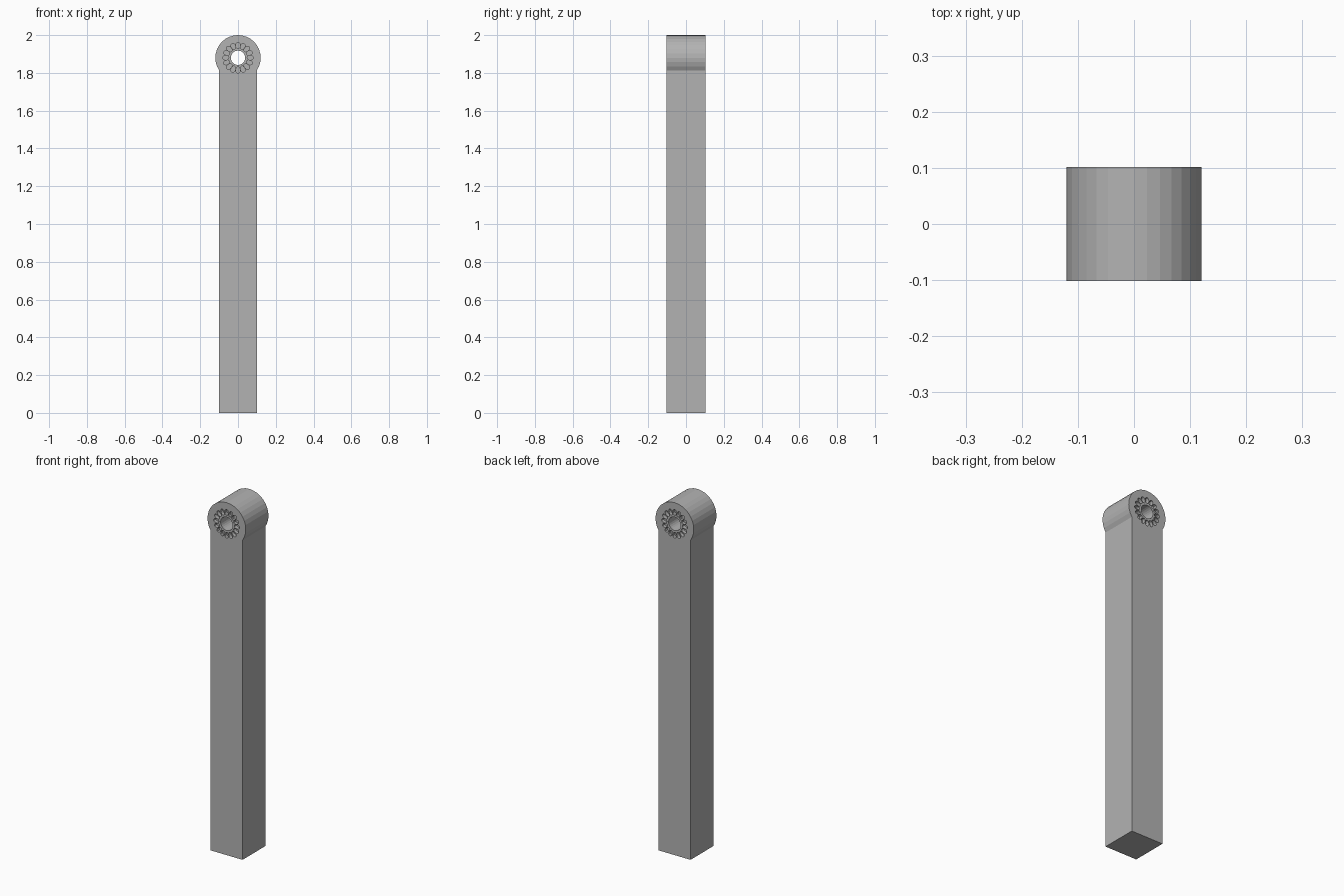
import bpy
import bmesh
from math import sin, cos, tau
from mathutils import Vector

if "Cube" in bpy.data.objects:
    bpy.data.objects.remove(bpy.data.objects["Cube"], do_unlink=True)

HALF = 0.102          # half depth of the post
EYE_Z = 1.88          # height of the pivot
EYE_R = 0.12
SLOTS = 16

grey = bpy.data.materials.new("mid grey")
grey.use_nodes = True
colour = (0.45, 0.45, 0.45, 1)
grey.diffuse_color = colour
grey.node_tree.nodes["Principled BSDF"].inputs["Base Color"].default_value = colour


def add_prism(bm, outline, y0, y1):
    """Extrude an outline of (x, z) points from y0 to y1."""
    face = bm.faces.new([bm.verts.new((x, y0, z)) for x, z in outline])
    made = bmesh.ops.extrude_face_region(bm, geom=[face])["geom"]
    moved = [v for v in made if isinstance(v, bmesh.types.BMVert)]
    bmesh.ops.translate(bm, verts=moved, vec=Vector((0, y1 - y0, 0)))


def make_object(name, bm):
    bmesh.ops.recalc_face_normals(bm, faces=bm.faces)
    mesh = bpy.data.meshes.new(name)
    bm.to_mesh(mesh)
    bm.free()
    mesh.materials.append(grey)
    obj = bpy.data.objects.new(name, mesh)
    bpy.context.collection.objects.link(obj)
    return obj


def ellipse(radial, across, offset, turn, count):
    """Ellipse pointing away from the pivot at the given turn."""
    points = []
    for i in range(count):
        a = tau * i / count
        r, t = offset + radial * cos(a), across * sin(a)
        points.append((r * sin(turn) + t * cos(turn),
                       EYE_Z + r * cos(turn) - t * sin(turn)))
    return points


# Post with a rounded eye at the top
arc = [(EYE_R * sin(tau * k / 32), EYE_Z + EYE_R * cos(tau * k / 32))
       for k in range(-11, 12)]
bm = bmesh.new()
add_prism(bm, [(-0.1, 0)] + arc + [(0.1, 0)], -HALF, HALF)
post = make_object("post", bm)

# Cutter for the through hole and the ring of slots on both faces
bm = bmesh.new()
add_prism(bm, ellipse(0.038, 0.038, 0, 0, 24), -0.2, 0.2)
for side in (-1, 1):
    for k in range(SLOTS):
        add_prism(bm, ellipse(0.017, 0.0115, 0.065, tau * k / SLOTS, 12),
                  side * (HALF - 0.02), side * 0.15)
cutter = make_object("hole_cutter", bm)
cutter.hide_render = True
cutter.hide_set(True)

cut = post.modifiers.new("pivot holes", "BOOLEAN")
cut.operation = "DIFFERENCE"
cut.solver = "EXACT"
cut.object = cutter

# Apply the cut and drop the helper
bpy.context.view_layer.objects.active = post
post.select_set(True)
bpy.ops.object.modifier_apply(modifier=cut.name)
bpy.data.objects.remove(cutter, do_unlink=True)
